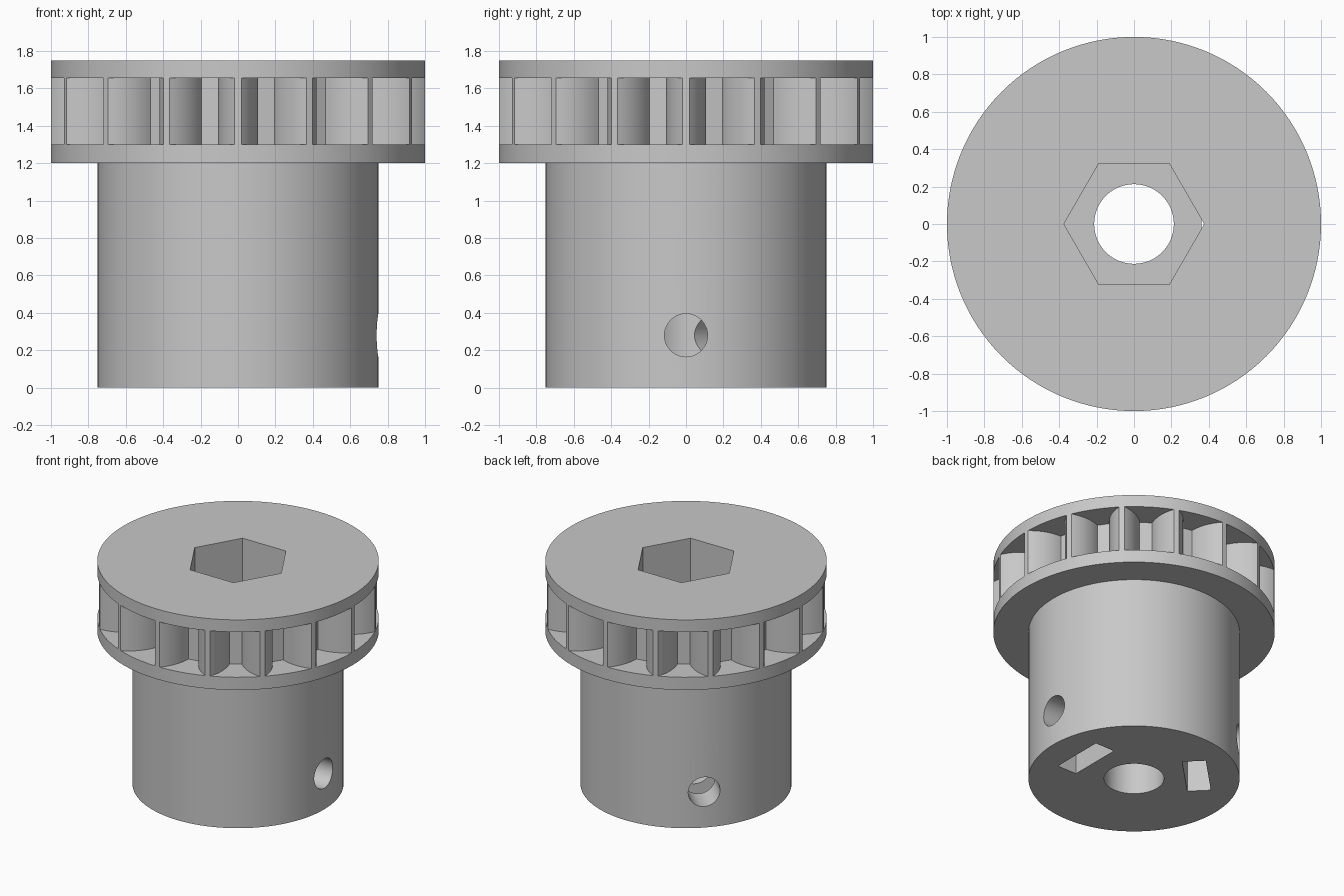
import bpy, bmesh, math
from mathutils import Matrix, Vector

if "Cube" in bpy.data.objects:
    bpy.data.objects.remove(bpy.data.objects["Cube"])

TEETH = 16
STEP = 2 * math.pi / TEETH
SCREW_Z = 0.28
SCREW_ANGLES = (0, math.radians(135))


def make_object(name, bm):
    bmesh.ops.recalc_face_normals(bm, faces=bm.faces)
    mesh = bpy.data.meshes.new(name)
    bm.to_mesh(mesh)
    bm.free()
    ob = bpy.data.objects.new(name, mesh)
    bpy.context.collection.objects.link(ob)
    return ob


def prism(bm, outline, low, high, matrix=Matrix()):
    """Extrude a 2D outline from low to high along local z."""
    rings = [[bm.verts.new(matrix @ Vector((x, y, z))) for x, y in outline]
             for z in (low, high)]
    bm.faces.new(rings[0][::-1])
    bm.faces.new(rings[1])
    n = len(outline)
    for i in range(n):
        j = (i + 1) % n
        bm.faces.new((rings[0][i], rings[0][j], rings[1][j], rings[1][i]))


def circle(radius, n):
    return [(radius * math.cos(2 * math.pi * i / n),
             radius * math.sin(2 * math.pi * i / n)) for i in range(n)]


def spin(x, y, a):
    return (x * math.cos(a) - y * math.sin(a), x * math.sin(a) + y * math.cos(a))


def cut(target, name, bm):
    cutter = make_object(name, bm)
    cutter.hide_render = True
    mod = target.modifiers.new(name, 'BOOLEAN')
    mod.operation = 'DIFFERENCE'
    mod.solver = 'EXACT'
    mod.object = cutter
    bpy.context.view_layer.objects.active = target
    bpy.ops.object.modifier_apply(modifier=mod.name)
    bpy.data.objects.remove(cutter)


# Hub and wide head, as one turned solid
bm = bmesh.new()
SEG = 128
profile = [(0.75, 0), (0.75, 1.2), (1.0, 1.2), (1.0, 1.75)]
rings = [[bm.verts.new((x, y, z)) for x, y in circle(r, SEG)] for r, z in profile]
for a, b in zip(rings, rings[1:]):
    for i in range(SEG):
        j = (i + 1) % SEG
        bm.faces.new((a[i], a[j], b[j], b[i]))
bm.faces.new(rings[0][::-1])
bm.faces.new(rings[-1])
pulley = make_object("pulley", bm)

# Belt pockets between convex teeth that narrow to thin tips
ROOT, TIP = 0.77, 0.018
BASE = 0.108
dx, dy = BASE - TIP, 1.0 - ROOT
R = (dx * dx + dy * dy) / (2 * dx)
flank = [(1.1, TIP)]
for i in range(13):
    h = dy * (1 - i / 12)
    flank.append((ROOT + h, BASE - R + math.sqrt(R * R - h * h)))
bm = bmesh.new()
for k in range(TEETH):
    a = k * STEP
    outline = [spin(r, t, a) for r, t in flank]
    outline += [spin(r, -t, a + STEP) for r, t in reversed(flank)]
    prism(bm, outline, 1.3, 1.655)
cut(pulley, "belt_pockets", bm)

# Shaft bore
bm = bmesh.new()
prism(bm, circle(0.213, 64), -0.1, 1.9)
cut(pulley, "shaft_bore", bm)

# Hexagonal bolt recess
bm = bmesh.new()
prism(bm, circle(0.375, 6), 0.5, 1.9)
cut(pulley, "hex_recess", bm)

# Nut slots open at the bottom, with a pointed top
bm = bmesh.new()
slot = [(-0.21, -0.1), (0.21, -0.1), (0.21, SCREW_Z + 0.121),
        (0, SCREW_Z + 0.2425), (-0.21, SCREW_Z + 0.121)]
# local x, y, z become tangent, up, radial
radial = Matrix(((0, 0, 1, 0), (1, 0, 0, 0), (0, 1, 0, 0), (0, 0, 0, 1)))
for a in SCREW_ANGLES:
    prism(bm, slot, 0.362, 0.53, Matrix.Rotation(a, 4, 'Z') @ radial)
cut(pulley, "nut_slots", bm)

# Set screw holes
for a in SCREW_ANGLES:
    bm = bmesh.new()
    m = Matrix.Rotation(a, 4, 'Z') @ Matrix.Translation((0, 0, SCREW_Z)) @ radial
    prism(bm, circle(0.115, 48), 0.05, 0.9, m)
    cut(pulley, "screw_hole", bm)

# Finish
grey = bpy.data.materials.new("light grey")
grey.diffuse_color = (0.58, 0.58, 0.58, 1)
grey.use_nodes = True
grey.node_tree.nodes["Principled BSDF"].inputs["Base Color"].default_value = grey.diffuse_color
pulley.data.materials.clear()
pulley.data.materials.append(grey)
for p in pulley.data.polygons:
    p.material_index = 0
bpy.ops.object.select_all(action='DESELECT')
pulley.select_set(True)
bpy.context.view_layer.objects.active = pulley
bpy.ops.object.shade_smooth_by_angle(angle=math.radians(30))
